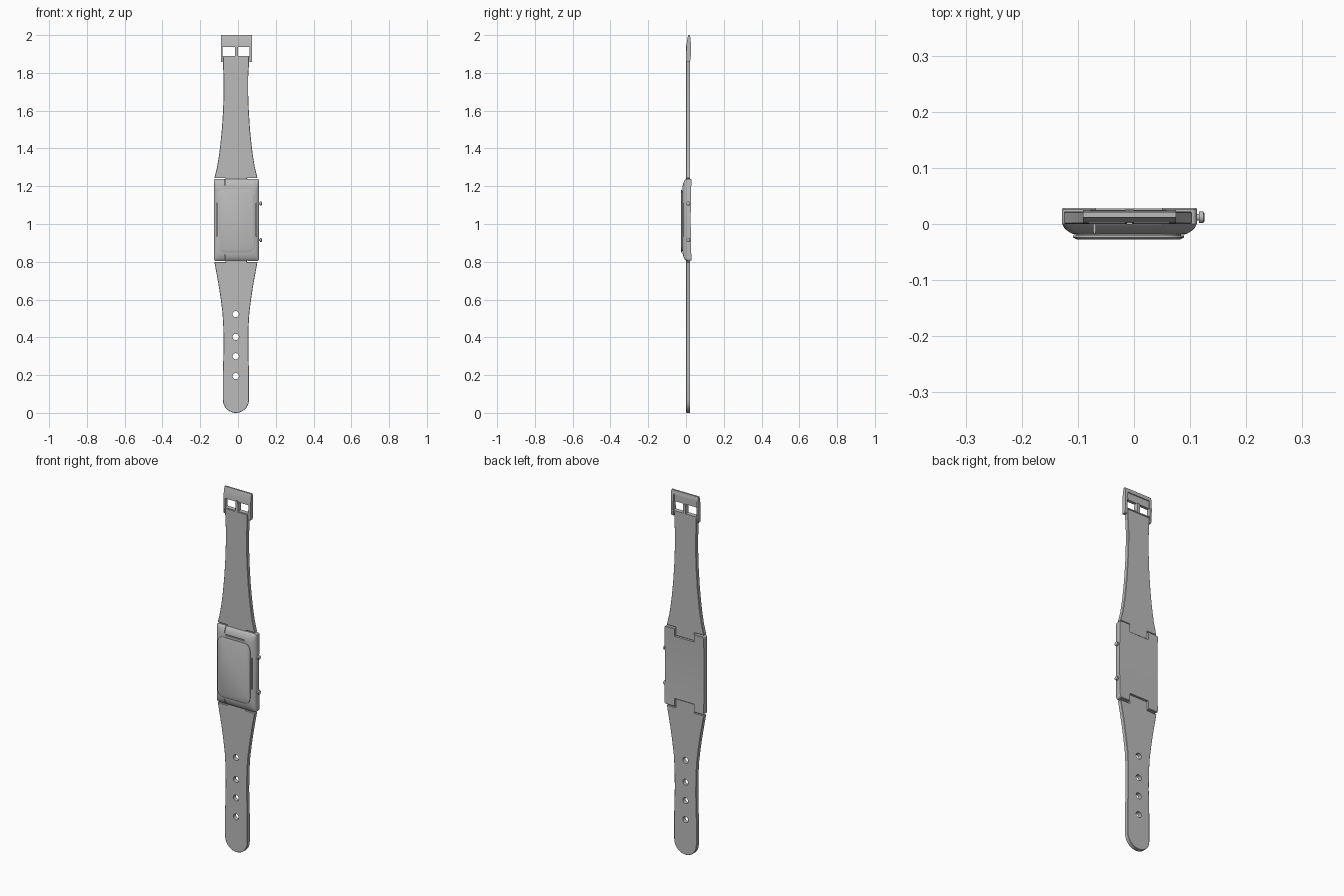
import bpy, bmesh, math
from mathutils import Matrix, Vector

cube = bpy.data.objects.get("Cube")
if cube:
    bpy.data.objects.remove(cube, do_unlink=True)

grey = bpy.data.materials.new("mid_grey")
grey.use_nodes = True
grey.diffuse_color = (0.5, 0.5, 0.5, 1)
bsdf = grey.node_tree.nodes["Principled BSDF"]
bsdf.inputs["Base Color"].default_value = (0.5, 0.5, 0.5, 1)
bsdf.inputs["Roughness"].default_value = 0.6


def finish(name, bm):
    bmesh.ops.recalc_face_normals(bm, faces=bm.faces[:])
    me = bpy.data.meshes.new(name)
    bm.to_mesh(me)
    bm.free()
    me.materials.append(grey)
    ob = bpy.data.objects.new(name, me)
    bpy.context.collection.objects.link(ob)
    return ob


def activate(ob):
    bpy.ops.object.select_all(action='DESELECT')
    ob.select_set(True)
    bpy.context.view_layer.objects.active = ob


def smooth(ob, deg=28):
    activate(ob)
    bpy.ops.object.shade_smooth_by_angle(angle=math.radians(deg))


def prism(name, pts, vec):
    """Closed outline swept along a vector."""
    bm = bmesh.new()
    face = bm.faces.new([bm.verts.new(p) for p in pts])
    out = bmesh.ops.extrude_face_region(bm, geom=[face])
    moved = [g for g in out["geom"] if isinstance(g, bmesh.types.BMVert)]
    bmesh.ops.translate(bm, verts=moved, vec=Vector(vec))
    return finish(name, bm)


def box(name, x0, x1, y0, y1, z0, z1):
    return prism(name, [(x0, y0, z0), (x1, y0, z0), (x1, y0, z1), (x0, y0, z1)],
                 (0, y1 - y0, 0))


def rod(name, radius, depth, center, axis, segs=20, r2=None):
    bm = bmesh.new()
    rot = Vector((0, 0, 1)).rotation_difference(Vector(axis)).to_matrix().to_4x4()
    bmesh.ops.create_cone(bm, cap_ends=True, segments=segs, radius1=radius,
                          radius2=radius if r2 is None else r2, depth=depth,
                          matrix=Matrix.Translation(center) @ rot)
    return finish(name, bm)


def rounded(hx, hz, r, cx, cz, y):
    """Rounded rectangle in the xz plane."""
    pts = []
    for i, (sx, sz) in enumerate([(1, 1), (-1, 1), (-1, -1), (1, -1)]):
        for k in range(6):
            a = math.radians(90 * i + 18 * k)
            pts.append((cx + sx * (hx - r) + r * math.cos(a), y,
                        cz + sz * (hz - r) + r * math.sin(a)))
    return pts


def loft(name, cx, cz, sections):
    bm = bmesh.new()
    rings = [[bm.verts.new(p) for p in rounded(hx, hz, r, cx, cz, y)]
             for y, hx, hz, r in sections]
    for a, b in zip(rings, rings[1:]):
        for i in range(len(a)):
            j = (i + 1) % len(a)
            bm.faces.new((a[i], a[j], b[j], b[i]))
    bm.faces.new(rings[0])
    bm.faces.new(rings[-1])
    return finish(name, bm)


def apply_mod(ob, kind, **settings):
    m = ob.modifiers.new("m", kind)
    for k, v in settings.items():
        setattr(m, k, v)
    activate(ob)
    bpy.ops.object.modifier_apply(modifier=m.name)


def cut(ob, cutters):
    for c in cutters:
        c.hide_render = True
        apply_mod(ob, 'BOOLEAN', operation='DIFFERENCE', solver='EXACT', object=c)
        bpy.data.objects.remove(c, do_unlink=True)


# Straps: half widths along z, with a tongue that plugs into the case
SX = -0.011
TX0, TX1 = -0.065, 0.047


def strap(name, halves, end, tongue_z):
    right = [(SX + h, z) for z, h in halves]
    left = [(SX - h, z) for z, h in reversed(halves)]
    z_edge = halves[0][0]
    tongue = [(TX0, z_edge), (TX0, tongue_z), (TX1, tongue_z), (TX1, z_edge)]
    pts = right + end + left + tongue
    ob = prism(name, [(x, 0.0, z) for x, z in pts], (0, 0.022, 0))
    apply_mod(ob, 'BEVEL', width=0.0018, segments=1, limit_method='ANGLE',
              angle_limit=math.radians(60))
    return ob


upper = strap("upper_strap",
              [(1.243, .114), (1.3, .1), (1.36, .09), (1.42, .0825), (1.5, .0745),
               (1.6, .068), (1.7, .0645), (1.77, .0645), (1.83, .068), (1.885, .069)],
              [], 1.198)
smooth(upper)

arc = [(SX + .069 * math.cos(math.radians(-a)), .069 + .069 * math.sin(math.radians(-a)))
       for a in range(12, 180, 12)]
lower = strap("lower_strap",
              [(.799, .114), (.74, .103), (.67, .0905), (.6, .080), (.53, .071),
               (.45, .0665), (.36, .0655), (.29, .0665), (.22, .069), (.069, .069)],
              arc, .848)
cut(lower, [rod("hole_cutter", .0165, .1, (-0.012, .01, z), (0, 1, 0), 24)
            for z in (.523, .402, .30, .195)])
smooth(lower)

# Case: lofted body with sloping shoulders
CX, CZ = -0.008, 1.022
case = loft("case", CX, CZ, [
    (.029, .119, .213, .008), (.026, .120, .216, .009), (.000, .120, .217, .010),
    (-.006, .117, .211, .014), (-.012, .111, .199, .022), (-.017, .103, .184, .028),
    (-.019, .096, .166, .03)])
cutters = []
# Slightly hollow back
n = 14
hollow = [(-.2, .029 - .004 * (1 - (2 * i / n - 1) ** 2), .807 + .43 * i / n)
          for i in range(n + 1)]
hollow = [(-.2, .06, .807)] + hollow + [(-.2, .06, 1.237)]
cutters.append(prism("hollow_cutter", hollow, (.4, 0, 0)))
# Slots for the strap tongues, leaving a thin seam
g = .003
cutters.append(box("slot_cutter", TX0 - g, TX1 + g, -.001, .06, 1.198 - g, 1.3))
cutters.append(box("slot_cutter", TX0 - g, TX1 + g, -.001, .06, .75, .848 + g))
# Seams and slim grooves on the front
for z0, z1 in ((1.205, 1.26), (.78, .838)):
    cutters.append(box("seam_cutter", -.072, -.069, -.05, .004, z0, z1))
for z in (1.195, .852):
    cutters.append(box("groove_cutter", -.063, .052, -.05, -.011, z - .003, z + .003))
for x in (-.113, .097):
    cutters.append(box("groove_cutter", x - .002, x + .002, -.05, -.006, .935, 1.11))
cut(case, cutters)
smooth(case)

# Raised front crystal with rounded corners
crystal = loft("crystal", -.0095, 1.016, [
    (-.017, .093, .160, .03), (-.0205, .093, .160, .03), (-.0205, .099, .166, .034),
    (-.024, .099, .166, .034), (-.0275, .092, .157, .03)])
smooth(crystal)

# Side buttons
for label, z in (("upper", 1.108), ("lower", .915)):
    stem = rod(label + "_button_stem", .006, .010, (.114, .012, z), (1, 0, 0), 16)
    head = rod(label + "_button", .0105, .008, (.120, .012, z), (1, 0, 0), 20)
    dome = rod(label + "_button_cap", .0105, .003, (.1245, .012, z), (1, 0, 0), 20, .006)
    for ob in (stem, head, dome):
        smooth(ob)

# Buckle: curved plate with two windows and a recess for the strap
side = [(.001, 1.858), (.001, 1.91), (.003, 1.95), (.007, 1.98), (.012, 2.0),
        (.021, 2.0), (.025, 1.97), (.026, 1.93), (.025, 1.88), (.021, 1.858)]
buckle = prism("buckle", [(-.091, y, z) for y, z in side], (.166, 0, 0))
cut(buckle, [box("window_cutter", -.081, -.016, -.05, .08, 1.889, 1.938),
             box("window_cutter", .000, .062, -.05, .08, 1.889, 1.938),
             box("recess_cutter", -.082, .061, -.05, .08, 1.84, 1.884),
             box("back_cutter", -.078, .058, .019, .08, 1.938, 1.978)])
smooth(buckle)

# Buckle tongue
pin = box("buckle_pin", -.013, -.003, -.001, .008, 1.880, 1.945)
